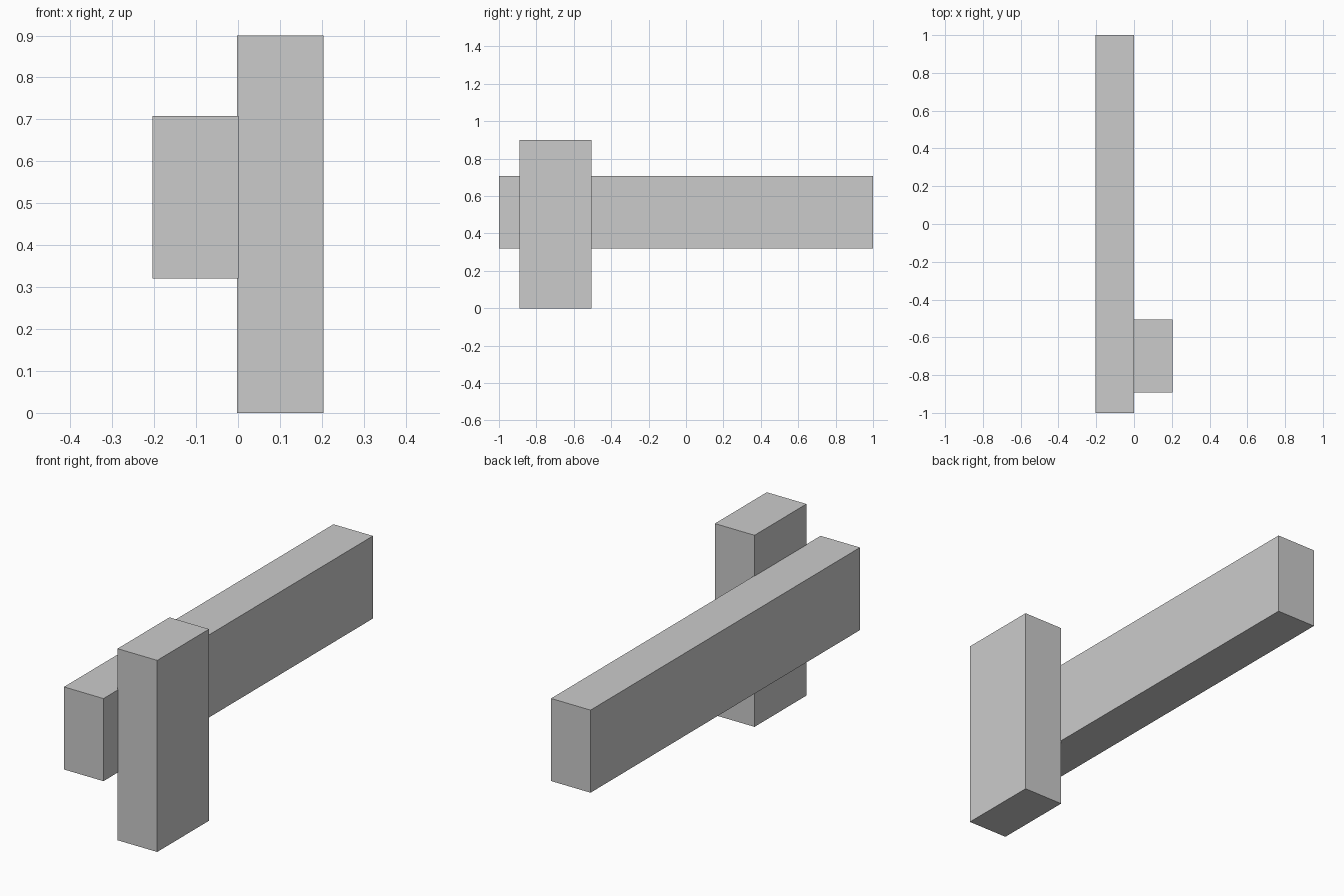
import bpy
from mathutils import Vector

if "Cube" in bpy.data.objects:
    bpy.data.objects.remove(bpy.data.objects["Cube"])


def box(name, low, high):
    """Add a box spanning two opposite corners."""
    low, high = Vector(low), Vector(high)
    bpy.ops.mesh.primitive_cube_add(size=1, location=(low + high) / 2)
    obj = bpy.context.object
    obj.name = name
    obj.scale = high - low
    bpy.ops.object.transform_apply(location=False, rotation=False, scale=True)
    return obj


# Long horizontal beam
box("horizontal_beam", (-0.204, -1.0, 0.32), (0.001, 1.0, 0.708))

# Upright post standing against the beam's right face
box("upright_post", (-0.002, -0.891, 0.0), (0.204, -0.506, 0.90))
